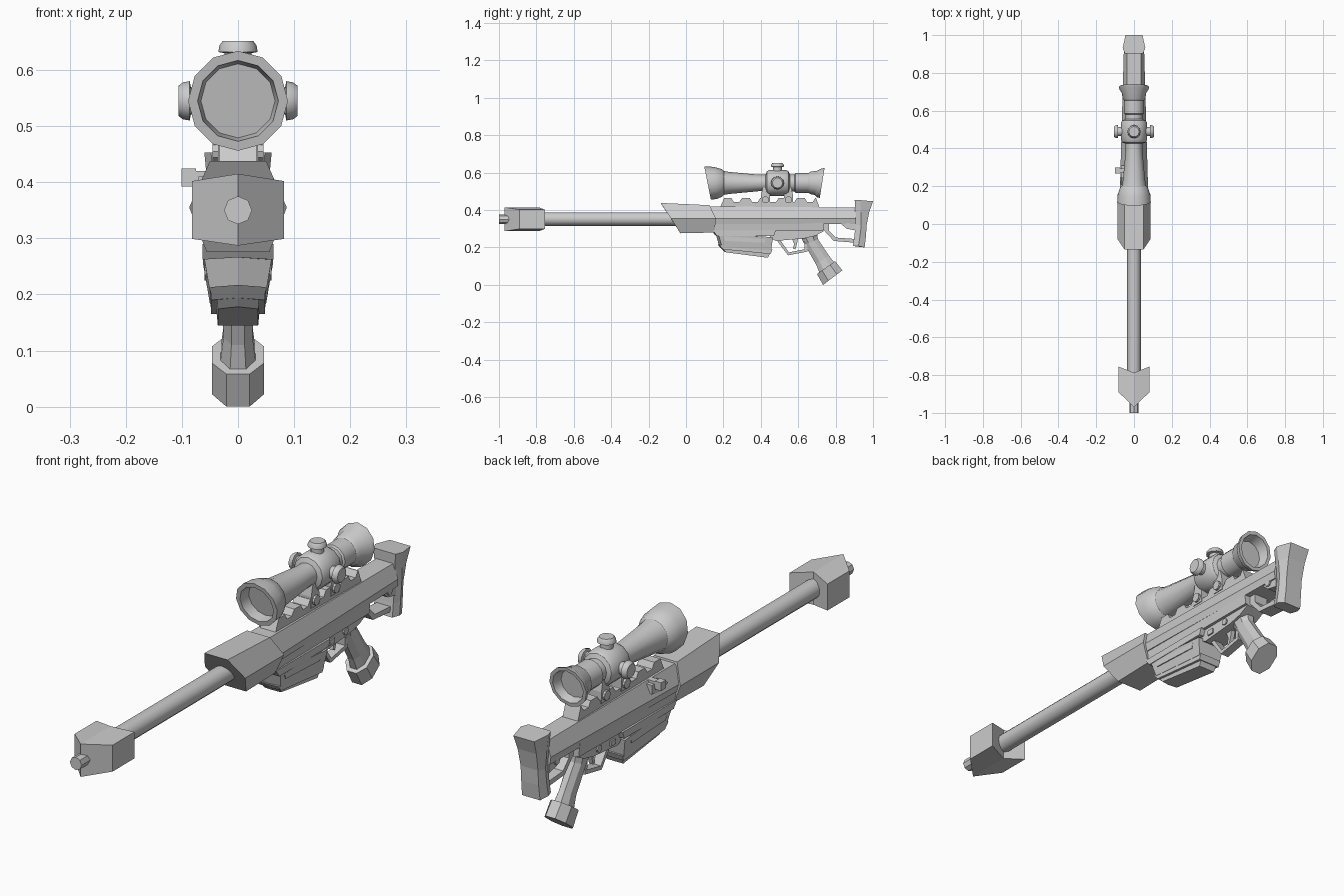
import bpy, bmesh, math
from mathutils import Vector


def make(name, verts, faces, smooth=False):
    me = bpy.data.meshes.new(name)
    me.from_pydata([tuple(v) for v in verts], [], faces)
    bm = bmesh.new()
    bm.from_mesh(me)
    bmesh.ops.recalc_face_normals(bm, faces=bm.faces)
    bm.to_mesh(me)
    bm.free()
    ob = bpy.data.objects.new(name, me)
    bpy.context.collection.objects.link(ob)
    if smooth:
        bpy.ops.object.select_all(action='DESELECT')
        ob.select_set(True)
        bpy.context.view_layer.objects.active = ob
        bpy.ops.object.shade_smooth_by_angle(angle=math.radians(32))
    return ob


def loft(name, rings, smooth=False):
    """Skin closed rings of equal length, capping both ends."""
    n = len(rings[0])
    faces = [(i * n + j, i * n + (j + 1) % n, (i + 1) * n + (j + 1) % n, (i + 1) * n + j)
             for i in range(len(rings) - 1) for j in range(n)]
    faces += [tuple(range(n)), tuple(range((len(rings) - 1) * n, len(rings) * n))]
    return make(name, [v for r in rings for v in r], faces, smooth)


def prism(name, pts, w, x=0.0):
    """Extrude a (y, z[, half width]) side profile across x."""
    return loft(name, [[(x + s * (p[2] if len(p) > 2 else w), p[0], p[1]) for p in pts]
                       for s in (-1, 1)])


def box(name, x0, x1, y0, y1, z0, z1):
    return prism(name, [(y0, z0), (y1, z0), (y1, z1), (y0, z1)], (x1 - x0) / 2, (x0 + x1) / 2)


def lathe(name, prof, origin, axis='y', n=12):
    """Rings of (distance, radius[, slant]) along an axis through origin."""
    rings = []
    o = Vector(origin)
    for p in prof:
        d, r, k = (*p, 0)[:3]
        ring = []
        for i in range(n):
            a = 2 * math.pi * i / n
            u, v = r * math.cos(a), r * math.sin(a)
            off = {'y': (u, d + k * v, v), 'x': (d, u, v), 'z': (u, v, d)}[axis]
            ring.append(o + Vector(off))
        rings.append(ring)
    return loft(name, rings, True)


def hexring(top, mid, bot):
    """Six-sided section; each level is (y, z, half width)."""
    return [(s * l[2], l[0], l[1]) for s, ls in ((1, (top, mid, bot)), (-1, (bot, mid, top)))
            for l in ls]


# Barrel and arrow-shaped muzzle brake
lathe("barrel", [(-0.80, 0.036), (-0.03, 0.036)], (0, 0, 0.352))
lathe("muzzle_tip", [(-1.0, 0.025), (-0.93, 0.025)], (0, 0, 0.35), n=8)
plan = [(0, -0.97), (0.082, -0.89), (0.082, -0.755), (0, -0.787), (-0.082, -0.755), (-0.082, -0.89)]
low = [(x, y, 0.299 if x else 0.287) for x, y in plan]
high = [(x, y, 0.402 if x else 0.415) for x, y in plan]
quads = [(i, (i + 1) % 6, (i + 1) % 6 + 6, i + 6) for i in range(6)]
caps = [(0, 1, 2, 3), (0, 3, 4, 5), (6, 7, 8, 9), (6, 9, 10, 11)]
make("muzzle_brake", low + high, quads + caps)

# Hand guard and receiver
loft("hand_guard", [
    hexring((-0.136, 0.438, 0.05), (-0.08, 0.355, 0.087), (-0.03, 0.276, 0.056)),
    hexring((0.126, 0.426, 0.05), (0.16, 0.355, 0.087), (0.152, 0.28, 0.056))])
loft("upper_receiver", [
    hexring((0.10, 0.42, 0.043), (0.10, 0.355, 0.077), (0.10, 0.325, 0.068)),
    hexring((0.91, 0.413, 0.036), (0.91, 0.355, 0.054), (0.91, 0.325, 0.05))])
prism("lower_receiver", [(0.13, 0.355, 0.066), (0.735, 0.355, 0.058),
                         (0.735, 0.288, 0.052), (0.13, 0.285, 0.058)], 0)
prism("trigger_housing", [(0.45, 0.30), (0.735, 0.30), (0.735, 0.285), (0.69, 0.262),
                          (0.63, 0.248), (0.48, 0.235), (0.45, 0.25)], 0.042)

# Magazine well and stepped magazine with a ridged front
def wedge(name, y0, y1, z0, z1, drop, w0, w1, ridge):
    def ring(z, w, a, b):
        return [(-w, a, z), (0, a - ridge, z + 0.004), (w, a, z), (w, b, z - drop), (-w, b, z - drop)]
    return loft(name, [ring(z0, w0, y0, y1), ring(z1, w1, y0 + 0.02, y1 - 0.01)])


wedge("magazine_lip", 0.145, 0.48, 0.29, 0.262, 0, 0.063, 0.063, 0.01)
wedge("magazine", 0.172, 0.465, 0.275, 0.205, 0.022, 0.062, 0.05, 0.015)
wedge("magazine_band", 0.178, 0.462, 0.213, 0.19, 0.025, 0.049, 0.048, 0.01)
wedge("magazine_base", 0.195, 0.448, 0.195, 0.174, 0.029, 0.038, 0.036, 0.01)
prism("magazine_rib", [(0.20, 0.258), (0.43, 0.258), (0.42, 0.225), (0.21, 0.235)], 0.06)

# Trigger guard and trigger
prism("trigger_guard", [(0.48, 0.245), (0.545, 0.158), (0.65, 0.178), (0.645, 0.25), (0.63, 0.25),
                        (0.635, 0.191), (0.55, 0.174), (0.50, 0.245)], 0.018)
prism("trigger", [(0.565, 0.25), (0.60, 0.25), (0.592, 0.215), (0.585, 0.19), (0.573, 0.194),
                  (0.578, 0.22)], 0.009)

# Pistol grip: octagonal sections running down and back
def grip_ring(f, b, w):
    f, b = Vector((0, *f)), Vector((0, *b))
    return [f.lerp(b, t) + Vector((x * w, 0, 0)) for t, x in
            ((0, -.45), (0, .45), (.28, 1), (.72, 1), (1, .45), (1, -.45), (.72, -1), (.28, -1))]


loft("grip", [grip_ring((0.605, 0.27), (0.70, 0.285), 0.036),
              grip_ring((0.635, 0.215), (0.705, 0.245), 0.028),
              grip_ring((0.695, 0.11), (0.765, 0.155), 0.026),
              grip_ring((0.715, 0.06), (0.80, 0.11), 0.032)])
loft("grip_base", [grip_ring((0.70, 0.058), (0.797, 0.127), 0.046),
                   grip_ring((0.733, 0.0), (0.836, 0.078), 0.046)])

# Skeleton stock and butt pad
prism("stock_plate", [(0.73, 0.345), (0.91, 0.345), (0.91, 0.29), (0.86, 0.30), (0.83, 0.325),
                      (0.73, 0.325)], 0.045)
prism("stock_strut", [(0.73, 0.30), (0.79, 0.235), (0.91, 0.225), (0.91, 0.245),
                      (0.80, 0.253), (0.765, 0.29), (0.765, 0.33), (0.73, 0.33)], 0.03)
lathe("stock_pin", [(-0.052, 0.014), (0.052, 0.014)], (0, 0.865, 0.322), 'x', 8)


def pad_ring(y0, y1, z0, z1, w):
    return [(-w * .8, y0, z0), (-w, y0 + .03, z0), (-w * .75, y1, z1), (w * .75, y1, z1),
            (w, y0 + .03, z0), (w * .8, y0, z0)]


loft("butt_pad", [pad_ring(0.902, 1.0, 0.453, 0.447, 0.06), pad_ring(0.905, 0.98, 0.39, 0.39, 0.054),
                  pad_ring(0.907, 0.966, 0.32, 0.32, 0.05), pad_ring(0.90, 0.962, 0.26, 0.26, 0.05),
                  pad_ring(0.892, 0.955, 0.208, 0.20, 0.052)])

# Scalloped sight rail
rail = [(0.18, 0.41), (0.205, 0.465)]
for i in range(5):
    y = 0.255 + i * 0.098
    rail += [(y - 0.012, 0.465), (y, 0.443), (y + 0.03, 0.443), (y + 0.045, 0.465)]
rail += [(0.695, 0.465), (0.715, 0.41)]
prism("sight_rail", rail, 0.033)

# Scope mounts with cross screws
for i, y in enumerate((0.425, 0.548)):
    prism(f"scope_mount_{i}", [(y - 0.025, 0.43), (y + 0.025, 0.43), (y + 0.025, 0.475),
                               (y + 0.015, 0.52), (y - 0.015, 0.52), (y - 0.025, 0.475)], 0.036)
    lathe(f"mount_screw_{i}", [(-0.045, 0.019), (0.045, 0.019)], (0, y, 0.455), 'x', 10)

# Scope: flared slanted ends, recessed lenses, turret block
C = (0, 0, 0.545)
lathe("scope_tube", [
    (0.16, 0.066, -0.2), (0.115, 0.072, -0.2), (0.115, 0.089, -0.2), (0.155, 0.086, -0.1),
    (0.192, 0.074), (0.202, 0.064), (0.23, 0.059), (0.39, 0.044), (0.425, 0.044), (0.432, 0.062),
    (0.445, 0.07), (0.535, 0.07), (0.548, 0.062), (0.555, 0.046), (0.58, 0.046), (0.585, 0.053),
    (0.655, 0.053), (0.665, 0.06), (0.695, 0.065, 0.08), (0.712, 0.077, 0.16), (0.728, 0.08, 0.16),
    (0.728, 0.066, 0.16), (0.69, 0.056, 0.08)], C)
knob = [(0.05, 0.024), (0.084, 0.024), (0.086, 0.035), (0.098, 0.033), (0.106, 0.027)]
for s, side in ((1, "right"), (-1, "left")):
    lathe("turret_knob_" + side, [(s * d, r) for d, r in knob], (0, 0.489, 0.545), 'x')
lathe("turret_knob_top", knob, (0, 0.489, 0.546), 'z')

# Bolt handle on the left, small pins and catches on both sides
box("bolt_stem", -0.08, -0.04, 0.27, 0.295, 0.397, 0.42)
box("bolt_handle", -0.101, -0.075, 0.268, 0.298, 0.392, 0.424)
prism("bolt_plate", [(0.21, 0.385), (0.25, 0.41), (0.31, 0.41), (0.31, 0.375), (0.25, 0.365)],
      0.012, -0.058)
for s, side in ((1, "right"), (-1, "left")):
    box("magazine_catch_" + side, s * .044 - .004, s * .044 + .004, 0.50, 0.53, 0.25, 0.27)
    lathe("safety_" + side, [(s * 0.03, 0.014), (s * 0.048, 0.014)], (0, 0.60, 0.268), 'x', 8)
